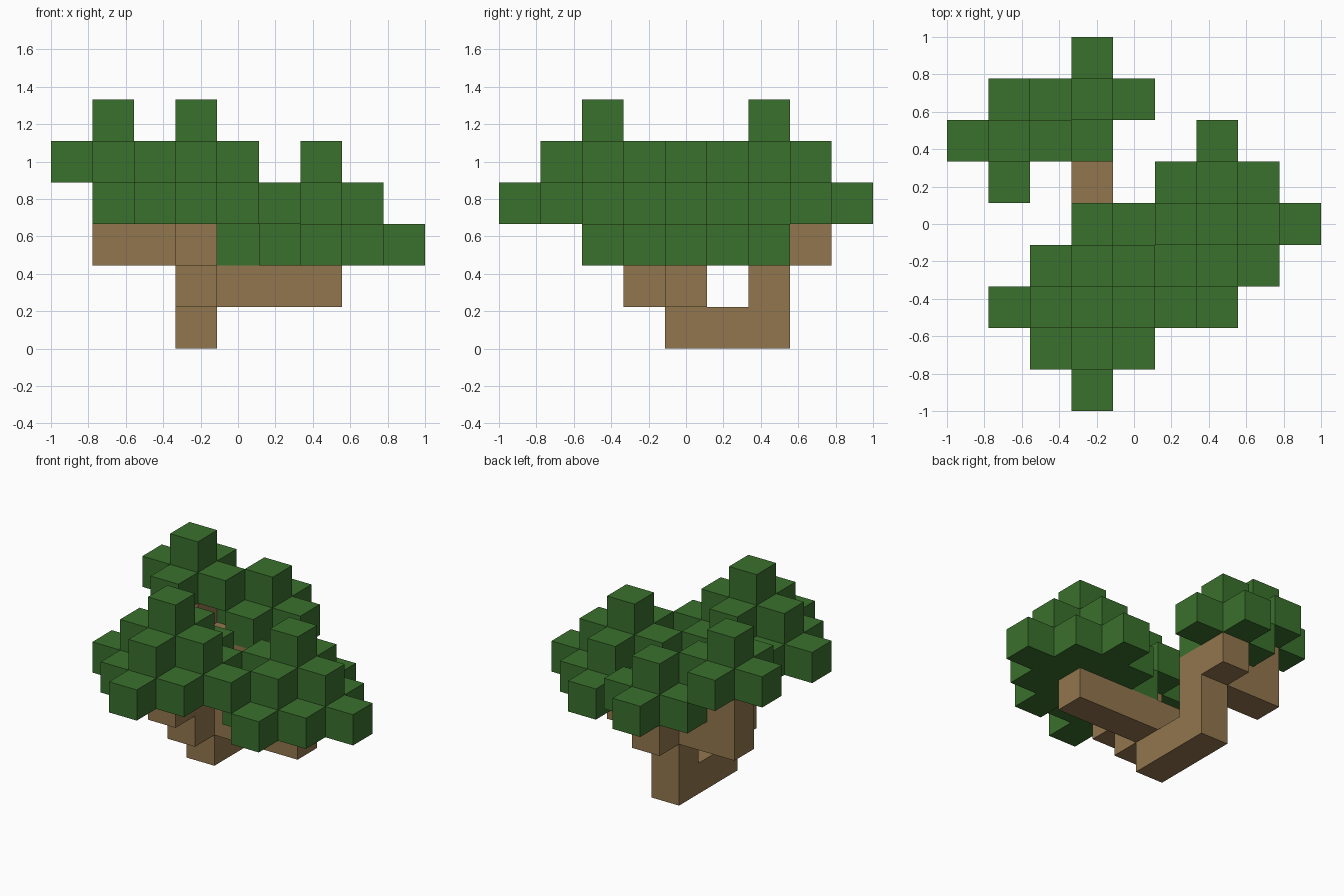
import bpy
import bmesh
from mathutils import Vector

cube = bpy.data.objects.get("Cube")
if cube:
    bpy.data.objects.remove(cube)

CELL = 2 / 9
AXES = [Vector((1, 0, 0)), Vector((0, 1, 0)), Vector((0, 0, 1))]


def make_material(name, colour):
    mat = bpy.data.materials.new(name)
    mat.use_nodes = True
    mat.diffuse_color = (*colour, 1)
    mat.node_tree.nodes["Principled BSDF"].inputs["Base Color"].default_value = (*colour, 1)
    return mat


def block_object(name, cells, mat):
    """Closed shell around a set of grid cells, made of flat square faces."""
    cells = set(cells)
    bm = bmesh.new()
    for cell in cells:
        centre = Vector(cell) + Vector((-4, -4, 0.5))
        for a in range(3):
            for sign in (-1, 1):
                normal = AXES[a] * sign
                if tuple(c + int(n) for c, n in zip(cell, normal)) in cells:
                    continue
                u, v = AXES[(a + 1) % 3] / 2, AXES[(a + 2) % 3] / 2 * sign
                mid = centre + normal / 2
                corners = (mid - u - v, mid + u - v, mid + u + v, mid - u + v)
                bm.faces.new([bm.verts.new(p * CELL) for p in corners])
    bmesh.ops.remove_doubles(bm, verts=bm.verts, dist=0.001)
    mesh = bpy.data.meshes.new(name)
    bm.to_mesh(mesh)
    bm.free()
    mesh.materials.append(mat)
    obj = bpy.data.objects.new(name, mesh)
    bpy.context.collection.objects.link(obj)


def stepped_dome(cx, cy, base, radius):
    """Diamond layers that shrink by one cell per level."""
    return [(cx + dx, cy + dy, base + level)
            for level in range(radius + 1)
            for dx in range(-radius, radius + 1)
            for dy in range(-radius, radius + 1)
            if abs(dx) + abs(dy) <= radius - level]


bark = make_material("bark brown", (0.287, 0.181, 0.076))
leaf = make_material("leaf green", (0.042, 0.162, 0.026))

# Trunk lying along the ground, and the branches rising from it
block_object("trunk", [(3, y, 0) for y in (4, 5, 6)], bark)
block_object("left_branch", [(x, 4, 1) for x in range(3, 7)], bark)
block_object("front_branch", [(3, 3, 1), (3, 3, 2), (3, 2, 2)], bark)
block_object("back_branch", [(3, 6, 1), (3, 6, 2), (3, 7, 2)], bark)
block_object("right_branch", [(2, 6, 2), (1, 6, 2), (1, 6, 3)], bark)

# Foliage clumps: grid centre x, y, base level, radius
clumps = {
    "front_foliage": (3, 2, 3, 2),
    "left_foliage": (6, 4, 2, 2),
    "right_foliage": (1, 6, 4, 1),
    "back_foliage": (3, 7, 3, 1),
}
for name, shape in clumps.items():
    block_object(name, stepped_dome(*shape), leaf)
